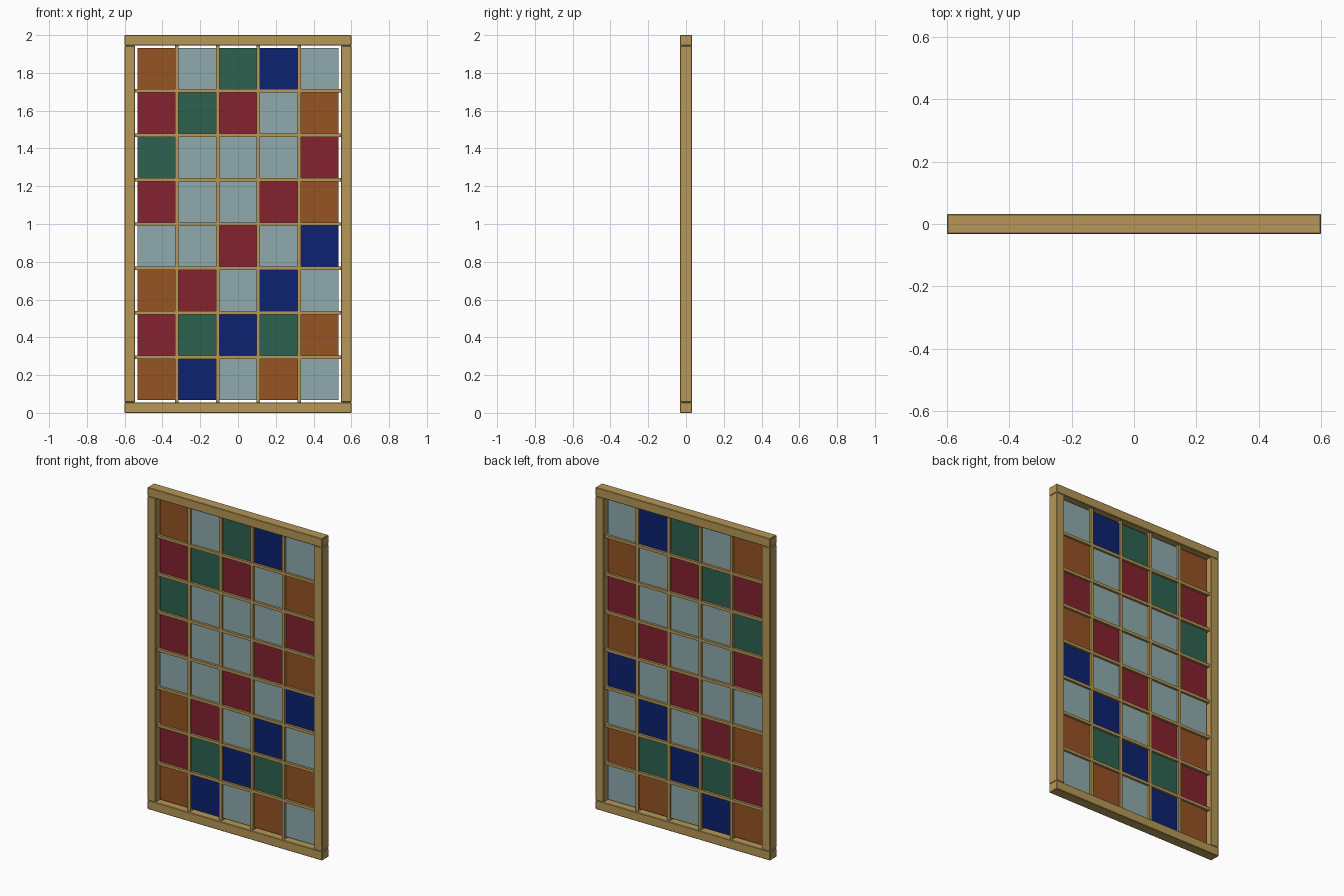
import bpy

if "Cube" in bpy.data.objects:
    bpy.data.objects.remove(bpy.data.objects["Cube"])

def material(name, srgb):
    m = bpy.data.materials.new(name)
    lin = [((c / 255 + 0.055) / 1.055) ** 2.4 for c in srgb]
    m.diffuse_color = (*lin, 1)
    m.use_nodes = True
    m.node_tree.nodes["Principled BSDF"].inputs["Base Color"].default_value = m.diffuse_color
    return m

wood = material("light wood", (182, 151, 87))
glass = {
    "A": material("amber glass", (150, 83, 36)),
    "C": material("pale glass", (143, 170, 174)),
    "G": material("green glass", (45, 98, 80)),
    "B": material("blue glass", (12, 34, 112)),
    "R": material("red glass", (133, 34, 47)),
}

def box(name, centre, size, mat, bevel=0):
    bpy.ops.mesh.primitive_cube_add(size=1, location=centre)
    ob = bpy.context.object
    ob.name = name
    ob.scale = size
    bpy.ops.object.transform_apply(location=False, rotation=False, scale=True)
    ob.data.materials.append(mat)
    if bevel:
        mod = ob.modifiers.new("soft edges", "BEVEL")
        mod.width = bevel
        mod.segments = 1
    return ob

W, H, D = 1.2, 2.0, 0.065      # outer size
F = 0.056                      # frame width
PX, PZ = 0.216, 0.235          # grid pitch
BAR, BAR_D = 0.018, 0.036      # glazing bars

# Outer frame: full-width rails with stiles between
for name, z in (("bottom_rail", F / 2), ("top_rail", H - F / 2)):
    box(name, (0, 0, z), (W, D, F), wood, 0.003)
for name, s in (("left_stile", -1), ("right_stile", 1)):
    box(name, (s * (W - F) / 2, 0, H / 2), (F, D, H - 2 * F), wood, 0.003)

# Glazing bars
for i in range(4):
    box("vertical_bar", ((i - 1.5) * PX, 0, H / 2), (BAR, BAR_D, H - 2 * F), wood)
for j in range(7):
    box("horizontal_bar", (0, 0, H / 2 + (j - 3) * PZ), (W - 2 * F, BAR_D + 0.002, BAR), wood)

# Coloured panes, rows from top to bottom
rows = ["ACGBC", "RGRCA", "GCCCR", "RCCRA", "CCRCB", "ARCBC", "RGBGA", "ABCAC"]
for r, row in enumerate(rows):
    for c, key in enumerate(row):
        box("glass_pane", ((c - 2) * PX, 0, H / 2 + (3.5 - r) * PZ),
            (PX - 0.016, 0.01, PZ - 0.016), glass[key])
